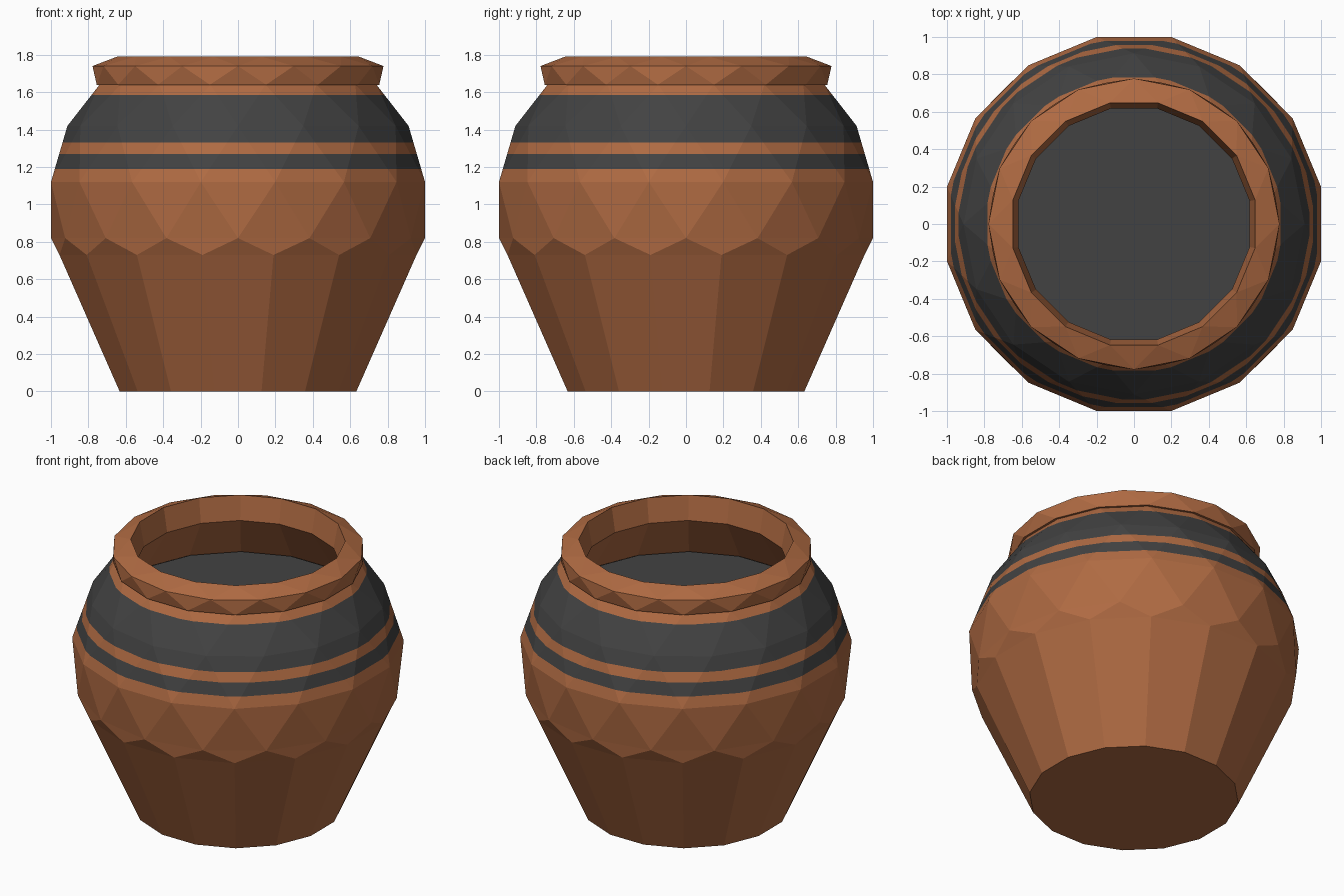
import bpy, bmesh, math

if "Cube" in bpy.data.objects:
    bpy.data.objects.remove(bpy.data.objects["Cube"])

SIDES = 16


def material(name, rgb):
    m = bpy.data.materials.new(name)
    m.diffuse_color = (*rgb, 1.0)
    m.use_nodes = True
    m.node_tree.nodes["Principled BSDF"].inputs["Base Color"].default_value = m.diffuse_color
    return m


clay = material("terracotta", (0.43, 0.145, 0.055))
dark = material("charcoal", (0.055, 0.055, 0.055))


def ringed(name, rings, mats, cap_start=False, cap_end=False, cuts=(), bands=()):
    """Stack rings (radius, z, half-step offset); offset neighbours join as triangles."""
    bm = bmesh.new()
    loops = []
    for r, z, off in rings:
        loops.append([bm.verts.new((r * math.cos(2 * math.pi * (i + off) / SIDES),
                                    r * math.sin(2 * math.pi * (i + off) / SIDES), z))
                      for i in range(SIDES)])
    for (a, b), (ra, rb) in zip(zip(loops, loops[1:]), zip(rings, rings[1:])):
        for i in range(SIDES):
            j = (i + 1) % SIDES
            if ra[2] == rb[2]:
                bm.faces.new((a[i], a[j], b[j], b[i]))
            elif ra[2] < rb[2]:
                bm.faces.new((a[i], a[j], b[i]))
                bm.faces.new((a[j], b[j], b[i]))
            else:
                bm.faces.new((a[i], a[j], b[j]))
                bm.faces.new((a[i], b[j], b[i]))
    if cap_start:
        bm.faces.new(loops[0][::-1])
    if cap_end:
        bm.faces.new(loops[-1])
    # cut the painted bands into the surface
    for z in cuts:
        bmesh.ops.bisect_plane(bm, geom=bm.verts[:] + bm.edges[:] + bm.faces[:],
                               plane_co=(0, 0, z), plane_no=(0, 0, 1))
    for f in bm.faces:
        z = f.calc_center_median().z
        f.material_index = int(any(lo < z < hi for lo, hi in bands))
    me = bpy.data.meshes.new(name)
    bm.to_mesh(me)
    bm.free()
    for m in mats:
        me.materials.append(m)
    ob = bpy.data.objects.new(name, me)
    bpy.context.collection.objects.link(ob)
    return ob


# Body with two painted bands
stripes = [(1.19, 1.27), (1.33, 1.585)]
ringed("pot_body",
       [(0.645, 0, .5), (0.973, 0.73, .5), (1.0, 0.82, 0), (1.0195, 1.12, .5),
        (0.912, 1.42, 0), (0.755, 1.64, .5)],
       [clay, dark], cap_start=True,
       cuts=[z for s in stripes for z in s], bands=stripes)

# Rim, neck opening and inner wall
ringed("pot_rim",
       [(0.74, 1.64, .5), (0.77, 1.64, .5), (0.778, 1.74, 0), (0.66, 1.79, .5),
        (0.63, 1.63, .5), (0.82, 1.33, .5)], [clay])

# Dark contents
ringed("contents", [(0.81, 1.335, .5), (0.80, 1.34, .5)], [dark], cap_end=True)
